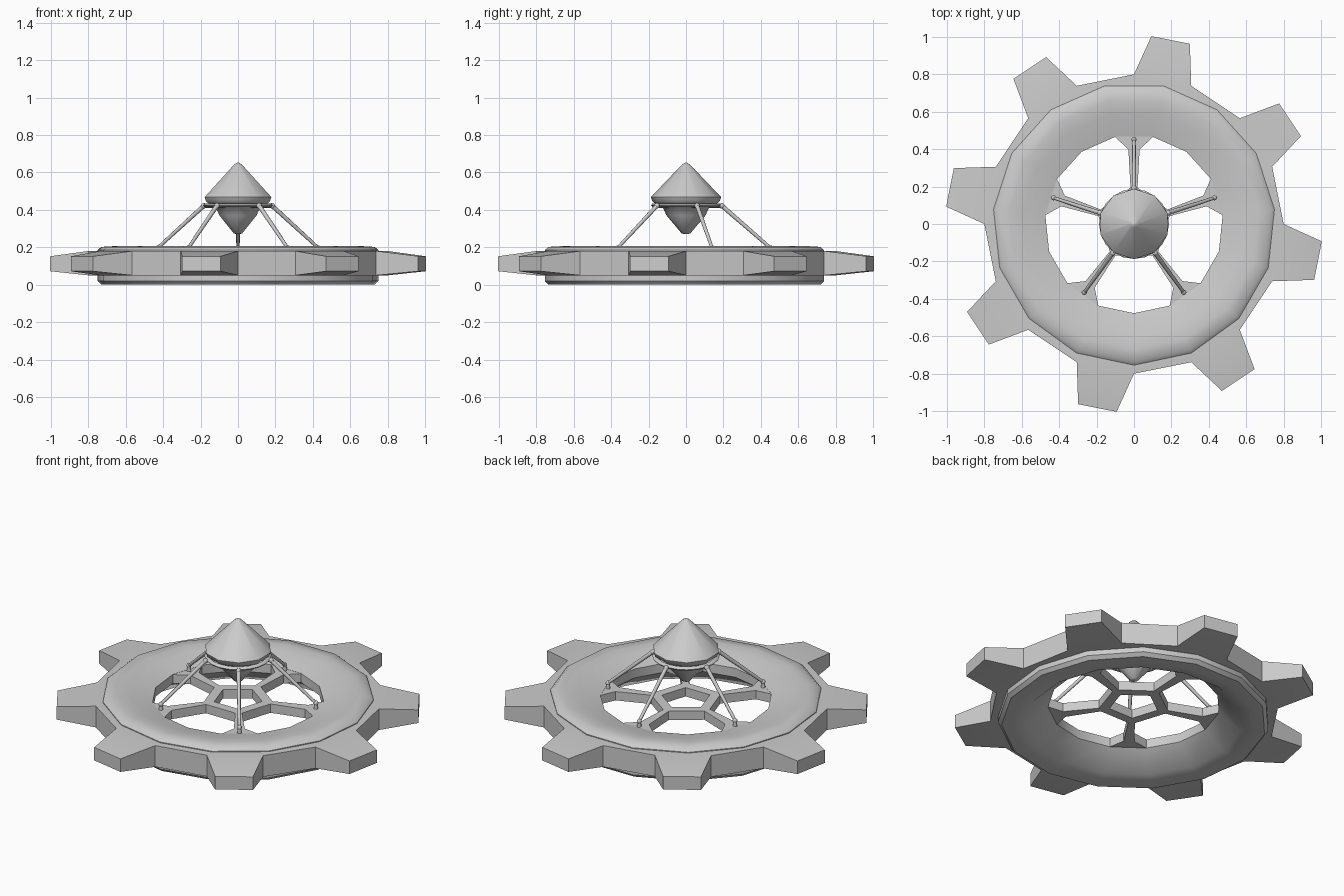
import bpy, bmesh, math
from mathutils import Vector

cube = bpy.data.objects.get("Cube")
if cube:
    bpy.data.objects.remove(cube)

grey = bpy.data.materials.new("light_grey")
grey.use_nodes = True
colour = (0.6, 0.6, 0.6, 1)
grey.diffuse_color = colour
grey.node_tree.nodes["Principled BSDF"].inputs["Base Color"].default_value = colour


def polar(r, deg, z=0.0):
    a = math.radians(deg)
    return Vector((r * math.cos(a), r * math.sin(a), z))


def finish(name, bm, angle=40):
    bmesh.ops.remove_doubles(bm, verts=bm.verts, dist=0.0001)
    bmesh.ops.recalc_face_normals(bm, faces=bm.faces)
    mesh = bpy.data.meshes.new(name)
    bm.to_mesh(mesh)
    bm.free()
    obj = bpy.data.objects.new(name, mesh)
    bpy.context.collection.objects.link(obj)
    mesh.materials.append(grey)
    bpy.ops.object.select_all(action="DESELECT")
    obj.select_set(True)
    bpy.context.view_layer.objects.active = obj
    bpy.ops.object.shade_smooth_by_angle(angle=math.radians(angle))


def lathe(profile, sides, start, closed=True):
    """Spin an (r, z) profile into flat-sided rings."""
    bm = bmesh.new()
    rings = [[bm.verts.new(polar(r, start + 360 * i / sides, z)) for r, z in profile]
             for i in range(sides)]
    n = len(profile)
    for i in range(sides):
        a, b = rings[i], rings[(i + 1) % sides]
        for j in range(n if closed else n - 1):
            k = (j + 1) % n
            bm.faces.new((a[j], b[j], b[k], a[k]))
    if not closed:
        bm.faces.new([r[0] for r in rings])
        bm.faces.new([r[-1] for r in rings])
    return bm


def rod(bm, a, b, r1, r2, sides=8):
    """Add a capped, tapered bar between two points."""
    d = b - a
    turn = d.to_track_quat("Z", "Y").to_matrix().to_4x4()
    turn.translation = (a + b) / 2
    bmesh.ops.create_cone(bm, cap_ends=True, segments=sides, radius1=r1, radius2=r2,
                          depth=d.length, matrix=turn)


def ball(bm, at, r):
    made = bmesh.ops.create_uvsphere(bm, u_segments=8, v_segments=6, radius=r)
    bmesh.ops.translate(bm, verts=made["verts"], vec=at)


# Rounded main ring, fifteen sides, with a sloped inner lip
ring_profile = [(0.735, 0), (0.755, 0.02), (0.755, 0.185), (0.735, 0.202), (0.67, 0.206),
                (0.6, 0.196), (0.477, 0.165), (0.477, 0.11), (0.6, 0.01), (0.67, 0)]
finish("main_ring", lathe(ring_profile, 15, -90))

# Outer gear band: every other side face is pulled out into a tapered tooth
bm = lathe([(0.7, 0.05), (0.8, 0.05), (0.8, 0.18), (0.7, 0.18)], 16, 90)
outer = [f for f in bm.faces if f.calc_center_median().to_2d().length > 0.77]
for f in outer:
    c = f.calc_center_median()
    deg = math.degrees(math.atan2(c.y, c.x))
    if round((deg - 78.75) / 22.5) % 2:
        continue
    tip = bmesh.ops.extrude_discrete_faces(bm, faces=[f])["faces"][0]
    out = Vector((c.x, c.y, 0)).normalized()
    side = Vector((-out.y, out.x, 0))
    for v in tip.verts:
        s = math.copysign(0.105, v.co.dot(side))
        z = 0.152 if v.co.z > c.z else 0.072
        v.co = out * 1.003 + side * s + Vector((0, 0, z))
finish("gear_band", bm)

# Spoked web: a filled outline with five openings and a central pentagon
web_curve = bpy.data.curves.new("web_outline", "CURVE")
web_curve.dimensions = "2D"
web_curve.fill_mode = "BOTH"
web_curve.extrude = 0.027


def outline(points):
    spline = web_curve.splines.new("POLY")
    spline.points.add(len(points) - 1)
    for p, co in zip(spline.points, points):
        p.co = (co.x, co.y, 0, 1)
    spline.use_cyclic_u = True


outline([polar(0.53, -90 + 24 * i) for i in range(15)])
outline([polar(0.14, 18 + 72 * i) for i in range(5)])
opening = [(-21.8, 0.5), (0, 0.5), (21.8, 0.5), (31.7, 0.4),
           (30.5, 0.195), (-30.5, 0.195), (-31.7, 0.4)]
for i in range(5):
    outline([polar(r, -90 + 72 * i + a) for a, r in opening])
helper = bpy.data.objects.new("web_outline", web_curve)
bpy.context.collection.objects.link(helper)
bpy.context.view_layer.update()
filled = bpy.data.meshes.new_from_object(
    helper.evaluated_get(bpy.context.evaluated_depsgraph_get()))
bm = bmesh.new()
bm.from_mesh(filled)
bpy.data.objects.remove(helper)
bpy.data.curves.remove(web_curve)
bpy.data.meshes.remove(filled)
for f in bm.faces:
    f.material_index = 0
bmesh.ops.translate(bm, verts=bm.verts, vec=(0, 0, 0.137))
finish("spoked_web", bm, 25)

# Double-cone pod and the collar around it
pod_profile = [(0.004, 0.653), (0.022, 0.642), (0.188, 0.468), (0.18, 0.446), (0.16, 0.43),
               (0.125, 0.415), (0.104, 0.37), (0.024, 0.275), (0.008, 0.27)]
finish("pod", lathe(pod_profile, 10, 90, closed=False), 50)
collar = [(0.165, 0.416), (0.18, 0.416), (0.187, 0.425), (0.18, 0.434), (0.165, 0.434)]
finish("pod_collar", lathe(collar, 20, 90), 60)

# Five jointed legs standing on the spokes
for i in range(5):
    deg = 18 + 72 * i
    root, elbow = polar(0.11, deg, 0.422), polar(0.192, deg, 0.422)
    ankle, foot = polar(0.452, deg, 0.196), polar(0.452, deg, 0.16)
    bm = bmesh.new()
    rod(bm, root, elbow, 0.011, 0.011)
    rod(bm, elbow, ankle, 0.012, 0.009)
    rod(bm, foot, ankle, 0.013, 0.01)
    ball(bm, elbow, 0.015)
    ball(bm, ankle, 0.014)
    finish("leg_%d" % (i + 1), bm, 50)
